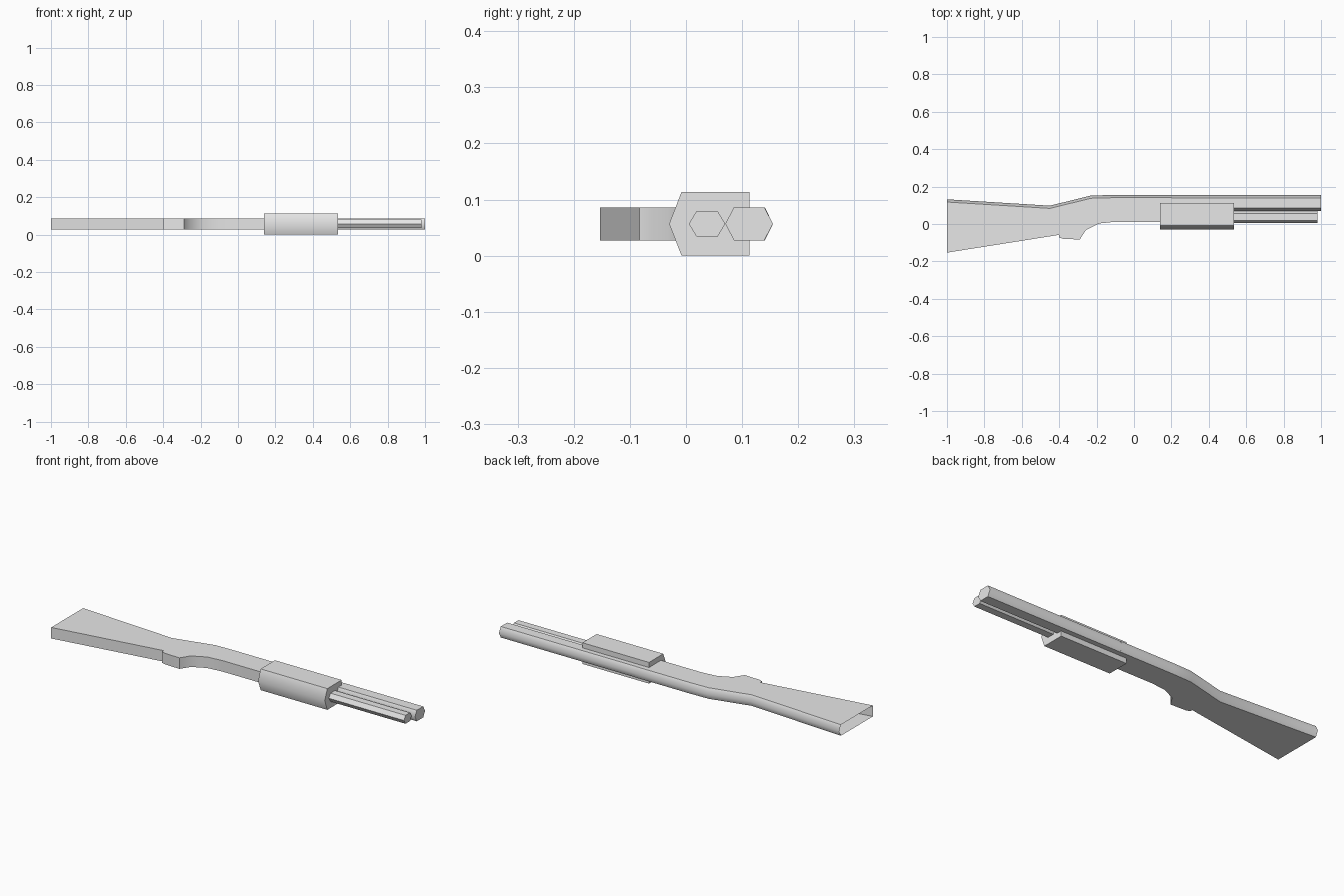
import bpy, bmesh, math

if "Cube" in bpy.data.objects:
    bpy.data.objects.remove(bpy.data.objects["Cube"])

# single flat colour
grey = bpy.data.materials.new("light_grey")
grey.diffuse_color = (0.8, 0.8, 0.8, 1)
grey.use_nodes = True
grey.node_tree.nodes["Principled BSDF"].inputs["Base Color"].default_value = grey.diffuse_color

MID = 0.0568      # height of the centre plane (gun lies on its side)
HALF = 0.0295     # half thickness of body and barrel


def finish(bm, name):
    bmesh.ops.recalc_face_normals(bm, faces=bm.faces)
    mesh = bpy.data.meshes.new(name)
    bm.to_mesh(mesh)
    bm.free()
    mesh.materials.append(grey)
    obj = bpy.data.objects.new(name, mesh)
    bpy.context.collection.objects.link(obj)
    bpy.ops.object.select_all(action='DESELECT')
    obj.select_set(True)
    bpy.context.view_layer.objects.active = obj
    bpy.ops.object.shade_smooth_by_angle(angle=math.radians(58))
    return obj


def extrude_x(name, section, x0, x1):
    """Prism along x from a (y, z offset) cross-section."""
    bm = bmesh.new()
    a, b = [[bm.verts.new((x, y, MID + z)) for y, z in section] for x in (x0, x1)]
    bm.faces.new(a)
    bm.faces.new(b)
    for i in range(len(a)):
        j = (i + 1) % len(a)
        bm.faces.new((a[i], a[j], b[j], b[i]))
    return finish(bm, name)


def hexagon(y0, y1, half, tip):
    return [(y0, 0), (y0 + tip, half), (y1 - tip, half),
            (y1, 0), (y1 - tip, -half), (y0 + tip, -half)]


# stock and receiver: flat sides, flat underside, ridged top, open butt end
under = [(-1, -0.153), (-0.40, -0.058), (-0.40, -0.072), (-0.38, -0.079),
         (-0.29, -0.083), (-0.257, -0.032), (-0.185, 0.003), (-0.10, 0.012),
         (0.2, 0.012)]
ridge = [(-1, 0.132), (-0.45, 0.098), (-0.23, 0.152), (-0.12, 0.155), (0.2, 0.155)]
bm = bmesh.new()
crest = [bm.verts.new((x, y, MID)) for x, y in ridge]
low, shoulder = [], []
for s in (1, -1):
    z = MID + s * HALF
    low.append([bm.verts.new((x, y, z)) for x, y in under])
    shoulder.append([bm.verts.new((x, y - 0.0145, z)) for x, y in ridge])
    bm.faces.new(low[-1] + shoulder[-1][::-1])
    for i in range(len(crest) - 1):
        bm.faces.new((crest[i], crest[i + 1], shoulder[-1][i + 1], shoulder[-1][i]))
for i in range(len(under) - 1):
    bm.faces.new((low[0][i], low[0][i + 1], low[1][i + 1], low[1][i]))
bm.faces.new((low[0][-1], shoulder[0][-1], crest[-1], shoulder[1][-1], low[1][-1]))
finish(bm, "stock_and_receiver")

# barrel, magazine tube and sliding fore-end
extrude_x("barrel", hexagon(0.07, 0.155, HALF, 0.0155), 0.2, 1.0)
extrude_x("magazine_tube", hexagon(0.005, 0.07, 0.0225, 0.0135), 0.2, 0.98)
extrude_x("fore_end", [(-0.030, 0), (-0.008, MID), (0.113, MID),
                       (0.113, -MID), (-0.008, -MID)], 0.14, 0.535)
